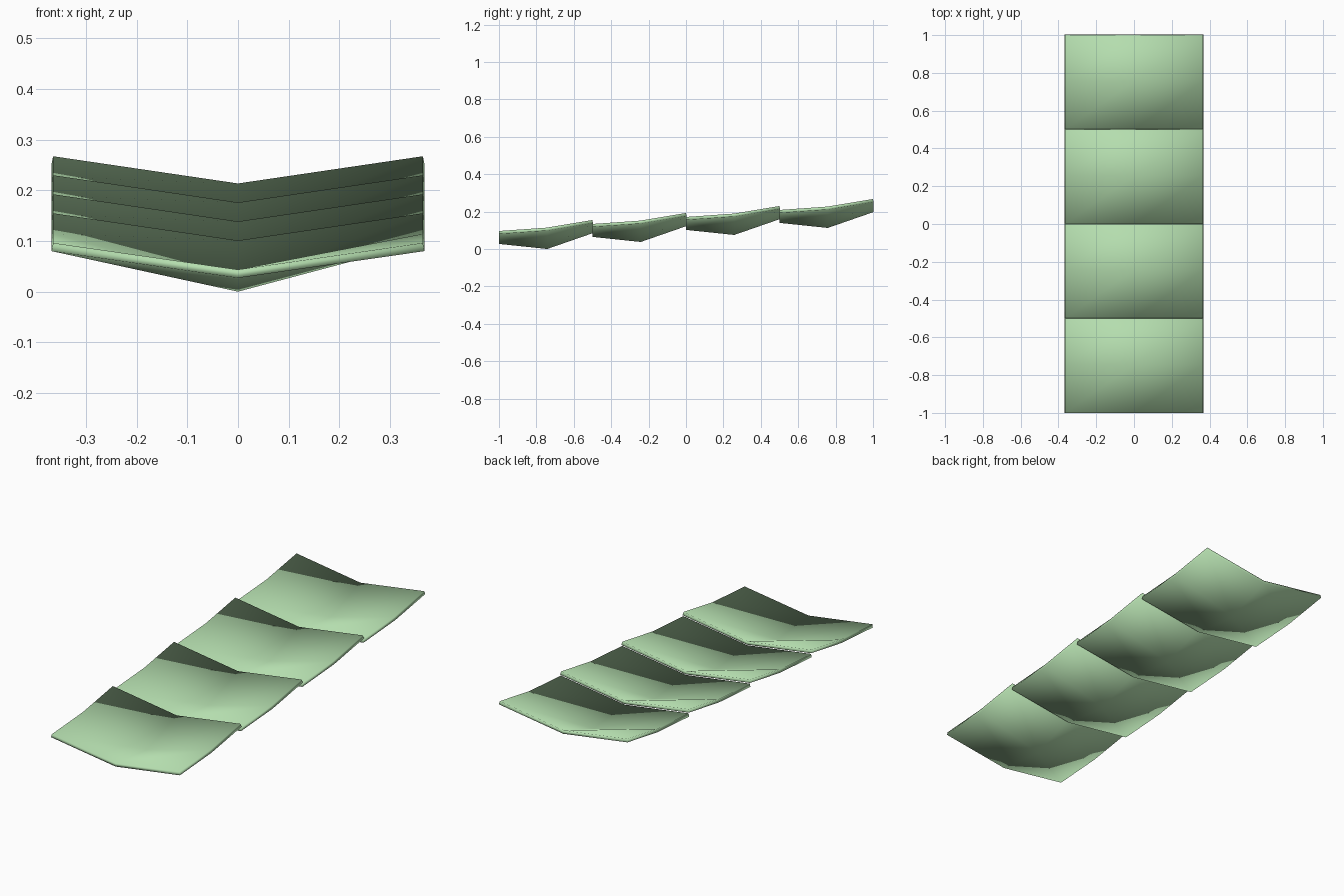
import bpy

if "Cube" in bpy.data.objects:
    bpy.data.objects.remove(bpy.data.objects["Cube"])

# Pale green finish shared by every panel
green = bpy.data.materials.new("pale_green")
green.diffuse_color = (0.456, 0.723, 0.423, 1)
green.use_nodes = True
green.node_tree.nodes["Principled BSDF"].inputs["Base Color"].default_value = green.diffuse_color

HALF_WIDTH = 0.368
THICKNESS = 0.0165
STEP_Y, STEP_Z = 0.5, 0.0375

# Underside rows of one panel: y, height at the centre fold, height at the side
ROWS = [(-1.0, 0.027, 0.080), (-0.742, 0.0, 0.098), (-0.497, 0.085, 0.139)]


def make_panel(index):
    """Sagging, V-folded panel raised one step above the previous one."""
    verts = []
    for y, centre, side in ROWS:
        for x, z in ((-HALF_WIDTH, side), (0, centre), (HALF_WIDTH, side)):
            verts.append((x, y, z))
    faces = [(i, i + 1, i + 4, i + 3) for i in (0, 1, 3, 4)]
    mesh = bpy.data.meshes.new("panel")
    mesh.from_pydata(verts, [], faces)
    mesh.materials.append(green)
    mesh.shade_smooth()
    panel = bpy.data.objects.new(f"panel_{index + 1}", mesh)
    panel.location = (0, index * STEP_Y, index * STEP_Z)
    bpy.context.collection.objects.link(panel)
    # Sheet thickness, grown upwards from the underside
    sheet = panel.modifiers.new("sheet_thickness", "SOLIDIFY")
    sheet.thickness = THICKNESS
    sheet.offset = 1


# Four overlapping panels climbing towards the back
for n in range(4):
    make_panel(n)
